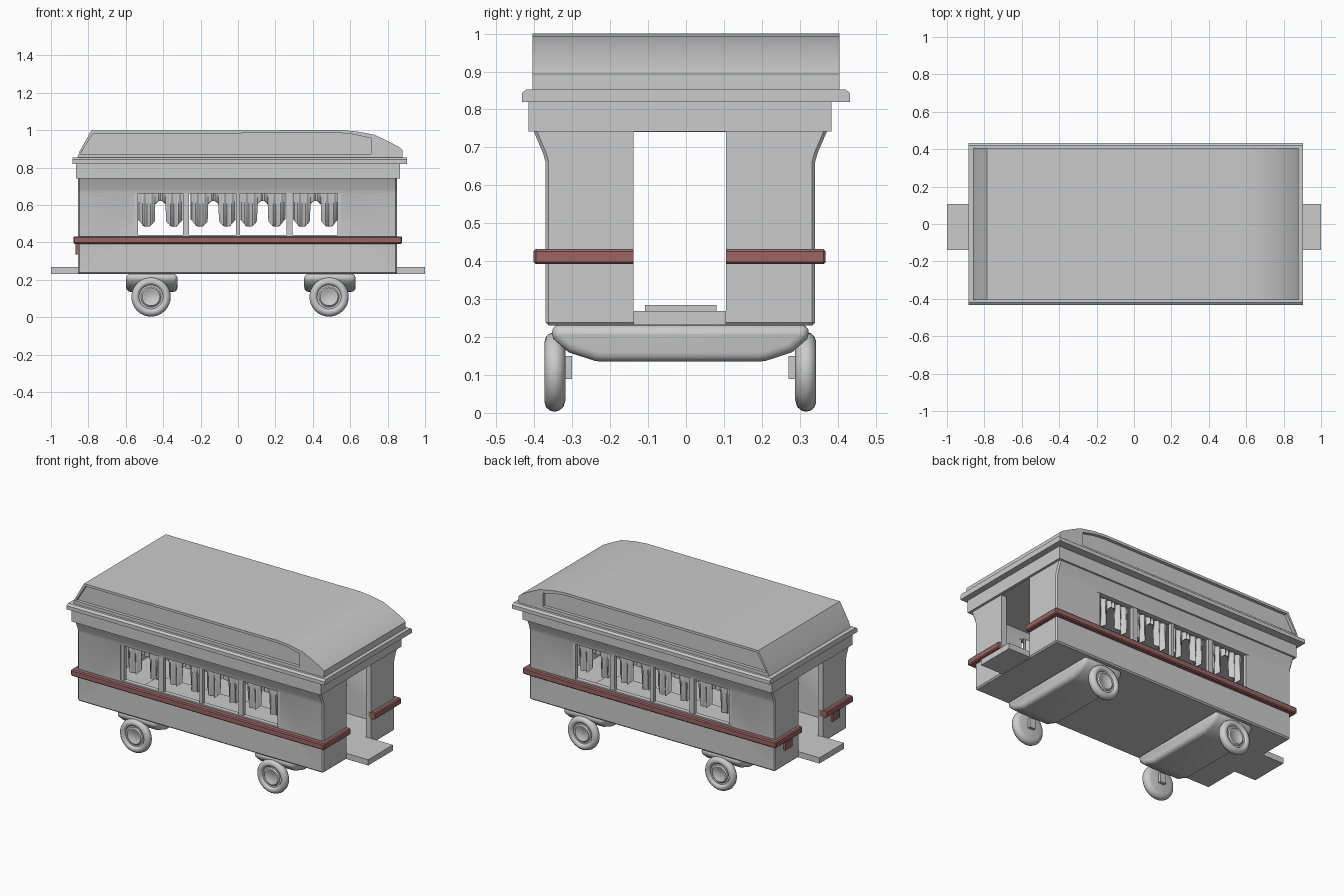
import bpy, bmesh, math

if "Cube" in bpy.data.objects:
    bpy.data.objects.remove(bpy.data.objects["Cube"])

YC = -0.015  # body centre line in y


def make(name, verts, faces):
    me = bpy.data.meshes.new(name)
    me.from_pydata(verts, [], faces)
    bm = bmesh.new()
    bm.from_mesh(me)
    bmesh.ops.recalc_face_normals(bm, faces=bm.faces)
    bm.to_mesh(me)
    bm.free()
    ob = bpy.data.objects.new(name, me)
    bpy.context.collection.objects.link(ob)
    return ob


def prism(name, pts, a, b, axis):
    """Extrude a profile from a to b: axis x takes (y, z), axis y takes (x, z)."""
    n = len(pts)
    put = (lambda p, t: (t, p[0], p[1])) if axis == 'x' else (lambda p, t: (p[0], t, p[1]))
    verts = [put(p, a) for p in pts] + [put(p, b) for p in pts]
    faces = [tuple(range(n)), tuple(range(n, 2 * n))]
    faces += [(i, (i + 1) % n, (i + 1) % n + n, i + n) for i in range(n)]
    return make(name, verts, faces)


def box(name, x0, x1, y0, y1, z0, z1):
    return prism(name, [(y0, z0), (y1, z0), (y1, z1), (y0, z1)], x0, x1, 'x')


def sym(half, c=YC):
    """Mirror (half width, z) points into a closed profile."""
    return [(c + w, z) for w, z in half] + [(c - w, z) for w, z in reversed(half)]


def apply(ob):
    dg = bpy.context.evaluated_depsgraph_get()
    me = bpy.data.meshes.new_from_object(ob.evaluated_get(dg))
    ob.modifiers.clear()
    ob.data = me


def cut(ob, cutter):
    m = ob.modifiers.new("cut", 'BOOLEAN')
    m.operation, m.solver, m.object = 'DIFFERENCE', 'EXACT', cutter
    apply(ob)
    bpy.data.objects.remove(cutter)


def bevel(ob, w, seg=1):
    m = ob.modifiers.new("bevel", 'BEVEL')
    m.width, m.segments, m.limit_method = w, seg, 'ANGLE'
    m.angle_limit = math.radians(40)
    apply(ob)


def smooth(ob, deg=35):
    bpy.ops.object.select_all(action='DESELECT')
    bpy.context.view_layer.objects.active = ob
    ob.select_set(True)
    bpy.ops.object.shade_smooth_by_angle(angle=math.radians(deg))


red = bpy.data.materials.new("dull_red")
red.diffuse_color = (0.32, 0.13, 0.13, 1)
red.use_nodes = True
red.node_tree.nodes["Principled BSDF"].inputs["Base Color"].default_value = red.diffuse_color

# Hollow body shell flaring out under the cornice
outer = [(0.355, 0.23), (0.355, 0.66), (0.362, 0.685), (0.39, 0.75)]
inner = [(0.325, 0.265), (0.325, 0.66), (0.332, 0.685), (0.358, 0.742)]
body = prism("body", sym(outer), -0.855, 0.85, 'x')
bevel(body, 0.008)
cut(body, prism("c", sym(inner), -0.82, 0.815, 'x'))
cut(body, box("c", -1, 1, -0.138, 0.106, 0.265, 0.74))
cut(body, box("c", -0.555, 0.55, -0.6, 0.6, 0.44, 0.66))
smooth(body, 30)

# Floor runner and end platforms
box("floor_runner", -0.6, 0.6, -0.108, 0.08, 0.262, 0.284)
for s, label in ((-1, "rear"), (1, "front")):
    box(label + "_platform", *sorted((s * 0.84, s)), -0.138, 0.106, 0.232, 0.268)

# Cornice and eave
box("cornice", -0.865, 0.865, -0.415, 0.383, 0.742, 0.825)
eave = prism("eave", sym([(0.433, 0.82), (0.433, 0.843), (0.42, 0.853)], 0), -0.885, 0.903, 'x')

# Roof with a recessed panel on each side
roof = prism("roof", [(-0.86, 0.85), (-0.845, 0.89), (-0.785, 0.997), (0.56, 1.0), (0.64, 0.992),
                      (0.73, 0.975), (0.80, 0.942), (0.86, 0.91), (0.88, 0.893), (0.88, 0.85)],
             -0.405, 0.405, 'y')
panel = [(-0.843, 0.873), (-0.775, 0.982), (0.55, 0.984), (0.62, 0.977), (0.71, 0.957), (0.71, 0.873)]
for s in (-1, 1):
    cut(roof, prism("c", panel, s * 0.385, s * 0.5, 'y'))
smooth(roof, 30)

# Red belt wrapping the body, broken at the doors
belt = box("belt_rail", -0.88, 0.877, -0.402, 0.368, 0.392, 0.432)
bevel(belt, 0.006)
cut(belt, box("c", -0.83, 0.825, -0.355, 0.325, 0.3, 0.5))
cut(belt, box("c", -1, 1, -0.138, 0.106, 0.3, 0.5))
belt.data.materials.clear()
belt.data.materials.append(red)
for y in (-0.25, 0.22):
    lamp = box("tail_lamp", -0.868, -0.85, y - 0.035, y + 0.035, 0.335, 0.39)
    lamp.data.materials.append(red)


# Draped curtain: one sheet whose hem rises into an arch at the middle
def hem(a):
    if a < 0.028:
        return 0.60 + 0.022 * math.sqrt(1 - (a / 0.028) ** 2)
    if a < 0.075:
        return 0.483 + 0.03 * ((0.075 - a) / 0.045) ** 2
    return 0.483 + 0.04 * ((a - 0.075) / 0.045) ** 1.5


def curtain(name, cx, y, s):
    half = [0, 0.01, 0.018, 0.024, 0.0279, 0.03] + [0.03 + 0.006 * i for i in range(1, 16)]
    xs = [-a for a in reversed(half[1:])] + half
    rows, verts, faces = 8, [], []
    for dx in xs:
        a = abs(dx)
        for r in range(rows + 1):
            t = r / rows
            z = 0.662 + (hem(a) - 0.662) * t
            fold = (0.006 + 0.008 * t) * math.sin(a * 2 * math.pi / 0.042)
            verts.append((cx + dx, y + s * fold, z))
    n = rows + 1
    for i in range(len(xs) - 1):
        for r in range(rows):
            k = i * n + r
            faces.append((k, k + 1, k + n + 1, k + n))
    ob = make(name, verts, faces)
    ob.modifiers.new("thick", 'SOLIDIFY').thickness = 0.006
    apply(ob)
    smooth(ob, 50)


# Window mullions, frames and curtains on both sides
for s, side in ((-1, "right"), (1, "left")):
    yw = YC + s * 0.34
    for x, w in ((-0.545, 0.01), (-0.277, 0.016), (0, 0.01), (0.275, 0.016), (0.541, 0.01)):
        box(side + "_mullion", x - w, x + w, yw - 0.012, yw + 0.012, 0.435, 0.665)
    for cx in (-0.415, -0.132, 0.132, 0.415):
        curtain(side + "_curtain", cx, YC + s * 0.318, s)


# Lathed wheel with a rounded tyre and dished hub
def wheel(name, x, y, s):
    prof = [(0, -0.027), (0.075, -0.027), (0.092, -0.022), (0.102, -0.01), (0.105, 0.002),
            (0.102, 0.014), (0.093, 0.024), (0.08, 0.028), (0.07, 0.024), (0.064, 0.014),
            (0.054, 0.014), (0.047, 0.021), (0.04, 0.021), (0.034, 0.016), (0, 0.016)]
    n, m = 32, len(prof)
    verts = [(x + r * math.cos(2 * math.pi * i / n), y + s * d, 0.108 + r * math.sin(2 * math.pi * i / n))
             for i in range(n) for r, d in prof]
    faces = [(i * m + j, i * m + j + 1, (i + 1) % n * m + j + 1, (i + 1) % n * m + j)
             for i in range(n) for j in range(m - 1)]
    ob = make(name, verts, faces)
    bm = bmesh.new()
    bm.from_mesh(ob.data)
    bmesh.ops.remove_doubles(bm, verts=bm.verts, dist=1e-5)
    bmesh.ops.recalc_face_normals(bm, faces=bm.faces)
    bm.to_mesh(ob.data)
    bm.free()
    smooth(ob, 40)


# Bogies with a wheel at each end
for x, label in ((-0.465, "rear"), (0.487, "front")):
    bogie = prism(label + "_bogie", sym([(0.205, 0.135), (0.225, 0.137), (0.295, 0.16), (0.335, 0.195), (0.343, 0.232)]),
                  x - 0.133, x + 0.142, 'x')
    bevel(bogie, 0.025, 3)
    smooth(bogie, 40)
    axle = box(label + "_axle", x - 0.02, x + 0.02, -0.345, 0.315, 0.09, 0.15)
    cut(axle, box("c", x - 0.1, x + 0.1, -0.3, 0.27, 0, 0.3))
    for s in (-1, 1):
        wheel(label + "_wheel", x, YC + s * 0.33, s)
